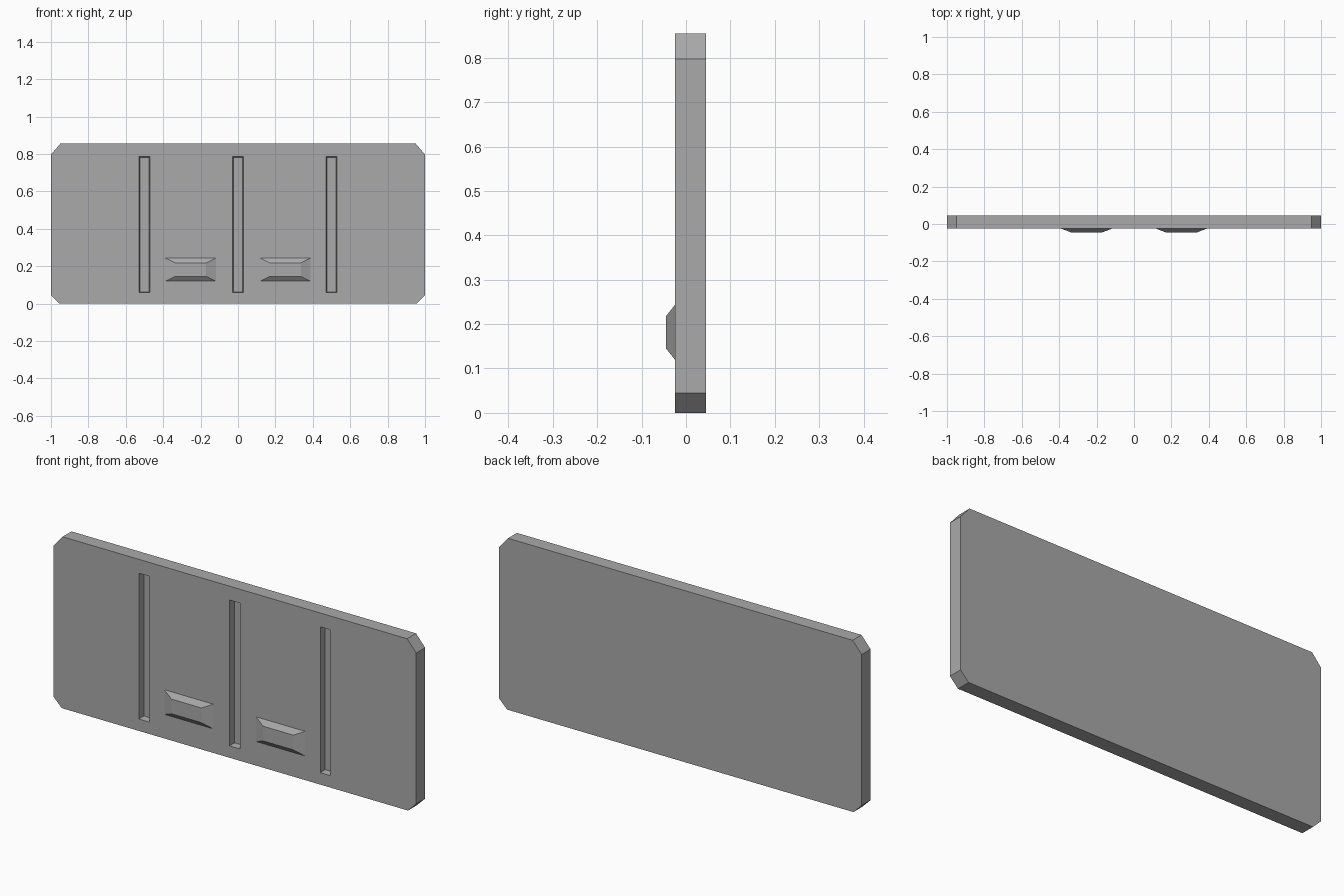
import bpy
import bmesh

if "Cube" in bpy.data.objects:
    bpy.data.objects.remove(bpy.data.objects["Cube"])

FRONT, BACK = -0.025, 0.045

grey = bpy.data.materials.new("mid grey")
grey.diffuse_color = (0.4, 0.4, 0.4, 1)
grey.use_nodes = True
grey.node_tree.nodes["Principled BSDF"].inputs["Base Color"].default_value = grey.diffuse_color


def loft(name, outline_a, y_a, outline_b, y_b):
    """Closed solid between two (x, z) outlines lying at depths y_a and y_b."""
    bm = bmesh.new()
    a = [bm.verts.new((x, y_a, z)) for x, z in outline_a]
    b = [bm.verts.new((x, y_b, z)) for x, z in outline_b]
    bm.faces.new(a)
    bm.faces.new(b[::-1])
    n = len(a)
    for i in range(n):
        j = (i + 1) % n
        bm.faces.new((a[j], a[i], b[i], b[j]))
    bmesh.ops.recalc_face_normals(bm, faces=bm.faces)
    mesh = bpy.data.meshes.new(name)
    bm.to_mesh(mesh)
    bm.free()
    mesh.materials.append(grey)
    obj = bpy.data.objects.new(name, mesh)
    bpy.context.collection.objects.link(obj)
    return obj


def rect(cx, half, z0, z1):
    return [(cx - half, z0), (cx + half, z0), (cx + half, z1), (cx - half, z1)]


# Panel with cut corners
half = [(0.955, 0), (1, 0.045), (1, 0.797), (0.95, 0.855)]
outline = half + [(-x, z) for x, z in reversed(half)]
panel = loft("panel", outline, FRONT, outline, BACK)

# Three slightly tapered vertical grooves cut into the front
for i, x in enumerate((-0.5, 0, 0.5)):
    cutter = loft(f"groove_cutter_{i + 1}",
                  rect(x, 0.030, 0.058, 0.787), FRONT - 0.01,
                  rect(x, 0.025, 0.063, 0.782), FRONT + 0.033)
    cutter.hide_render = True
    cutter.hide_viewport = True
    cut = panel.modifiers.new(f"groove_{i + 1}", 'BOOLEAN')
    cut.operation = 'DIFFERENCE'
    cut.solver = 'EXACT'
    cut.object = cutter

# Two raised grips with sloped sides
for side, x in (("left", -0.253), ("right", 0.253)):
    loft(f"grip_{side}",
         rect(x, 0.135, 0.12, 0.243), FRONT,
         rect(x, 0.083, 0.145, 0.218), -0.045)
